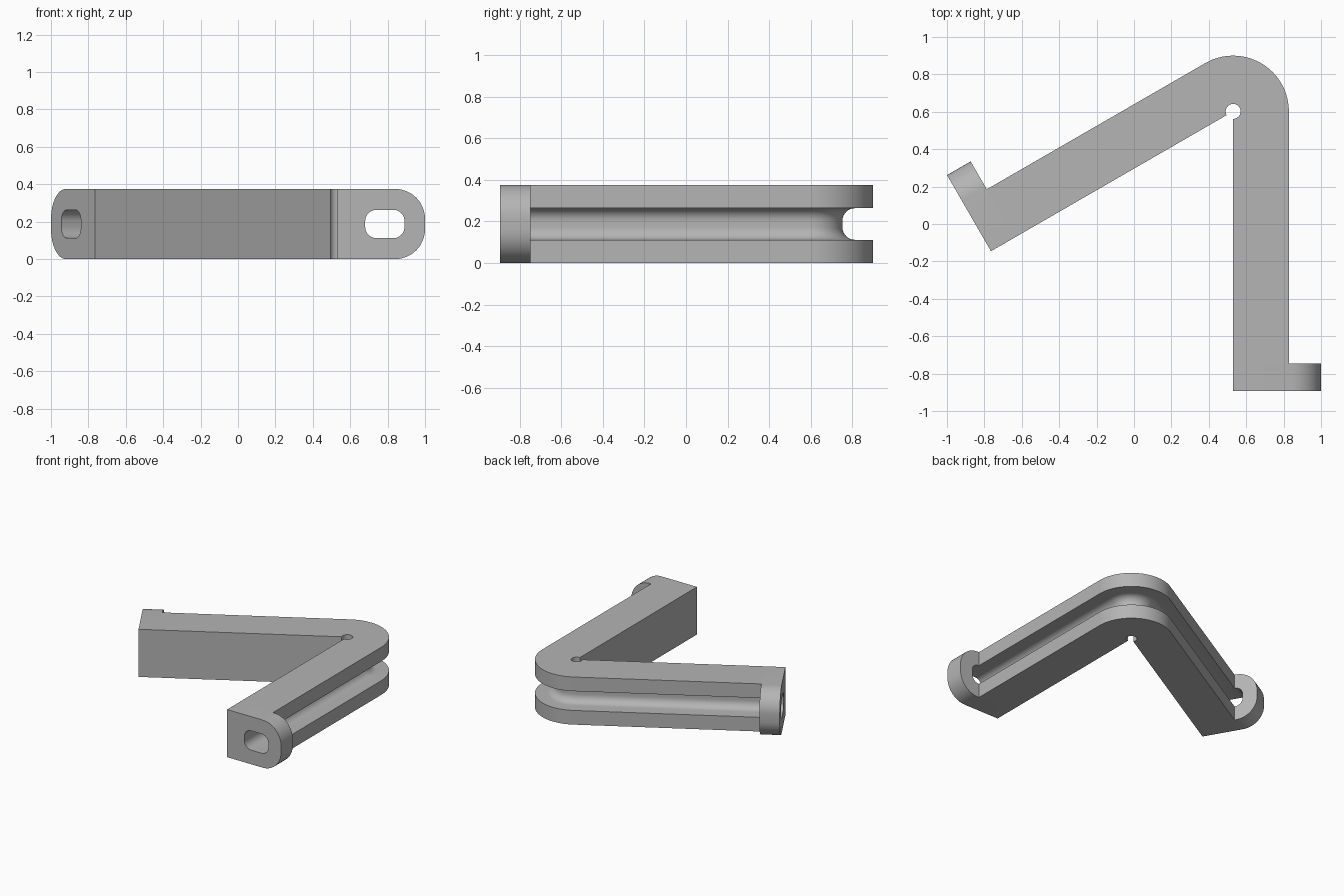
import bpy, bmesh
from math import sin, cos, pi, radians
from mathutils import Vector

if "Cube" in bpy.data.objects:
    bpy.data.objects.remove(bpy.data.objects["Cube"])

PIVOT = Vector((0.53, 0.602, 0))
HEIGHT, WIDTH, LENGTH = 0.375, 0.298, 1.495
PLATE, REACH = 0.146, 0.47
MID, SLOT_HALF, SLOT_IN, SLOT_OUT = HEIGHT / 2, 0.076, 0.15, 0.36
RELIEF, CORNER = 0.04, 0.06
BEND = radians(120)

grey = bpy.data.materials.new("plain grey")
grey.use_nodes = True
grey.diffuse_color = (0.46, 0.46, 0.46, 1)
grey.node_tree.nodes["Principled BSDF"].inputs["Base Color"].default_value = grey.diffuse_color


def place(angle, along, out, z):
    """Point on the arm: along its run, outward from its inner face, at height z."""
    run = Vector((-sin(angle), cos(angle), 0))
    side = Vector((cos(angle), sin(angle), 0))
    return PIVOT + run * along + side * out + Vector((0, 0, z))


def arc(cx, cz, r, start, end, n=12):
    return [(cx + r * cos(start + (end - start) * i / n),
             cz + r * sin(start + (end - start) * i / n)) for i in range(n + 1)]


def finish(bm, name):
    bmesh.ops.recalc_face_normals(bm, faces=bm.faces)
    mesh = bpy.data.meshes.new(name)
    bm.to_mesh(mesh)
    bm.free()
    mesh.materials.append(grey)
    obj = bpy.data.objects.new(name, mesh)
    bpy.context.collection.objects.link(obj)
    bpy.ops.object.select_all(action='DESELECT')
    obj.select_set(True)
    bpy.context.view_layer.objects.active = obj
    bpy.ops.object.shade_smooth_by_angle(angle=radians(30))
    return obj


# Bent channel: a grooved section swept down one arm, round the bend, along the other
def section(inner):
    lo, hi = MID - SLOT_HALF, MID + SLOT_HALF
    groove = (arc(SLOT_IN + CORNER, lo + CORNER, CORNER, 1.5 * pi, pi, 8)
              + arc(SLOT_IN + CORNER, hi - CORNER, CORNER, pi, pi / 2, 8))
    return ([(inner, 0), (WIDTH, 0), (WIDTH, lo)] + groove
            + [(WIDTH, hi), (WIDTH, HEIGHT), (inner, HEIGHT)])


quarter = [i / 8 * pi / 2 for i in range(9)]
frames = [(0, PLATE - LENGTH, 0)]
frames += [(0, -RELIEF * cos(a), RELIEF * sin(a)) for a in quarter]
frames += [(BEND * i / 32, 0, RELIEF) for i in range(1, 32)]
frames += [(BEND, RELIEF * cos(a), RELIEF * sin(a)) for a in reversed(quarter)]
frames += [(BEND, LENGTH - PLATE, 0)]

bm = bmesh.new()
rings = [[bm.verts.new(place(angle, along, w, z)) for w, z in section(inner)]
         for angle, along, inner in frames]
for a, b in zip(rings, rings[1:]):
    for i in range(len(a)):
        j = (i + 1) % len(a)
        bm.faces.new((a[i], a[j], b[j], b[i]))
bm.faces.new(rings[0])
bm.faces.new(rings[-1])
finish(bm, "bent_channel")


# End plates: rounded outer end with a slot through them
def end_plate(name, angle, sign):
    r = 0.16
    outline = ([(0, 0)] + arc(REACH - r, r, r, -pi / 2, 0)
               + arc(REACH - r, HEIGHT - r, r, 0, pi / 2) + [(0, HEIGHT)])
    slot = []
    for k, (w, z) in enumerate([(SLOT_OUT - CORNER, MID + SLOT_HALF - CORNER),
                                (SLOT_IN + CORNER, MID + SLOT_HALF - CORNER),
                                (SLOT_IN + CORNER, MID - SLOT_HALF + CORNER),
                                (SLOT_OUT - CORNER, MID - SLOT_HALF + CORNER)]):
        slot += arc(w, z, CORNER, k * pi / 2, (k + 1) * pi / 2, 8)
    bm = bmesh.new()
    edges = []
    for loop in (outline, slot):
        vs = [bm.verts.new(place(angle, sign * LENGTH, w, z)) for w, z in loop]
        edges += [bm.edges.new((vs[i - 1], vs[i])) for i in range(len(vs))]
    bmesh.ops.triangle_fill(bm, edges=edges, use_beauty=True)
    ext = bmesh.ops.extrude_face_region(bm, geom=bm.faces[:], use_keep_orig=True)
    inward = place(angle, 0, 0, 0) - place(angle, sign * PLATE, 0, 0)
    bmesh.ops.translate(bm, vec=inward,
                        verts=[g for g in ext["geom"] if isinstance(g, bmesh.types.BMVert)])
    finish(bm, name)


end_plate("front_end_plate", 0, -1)
end_plate("right_end_plate", BEND, 1)
